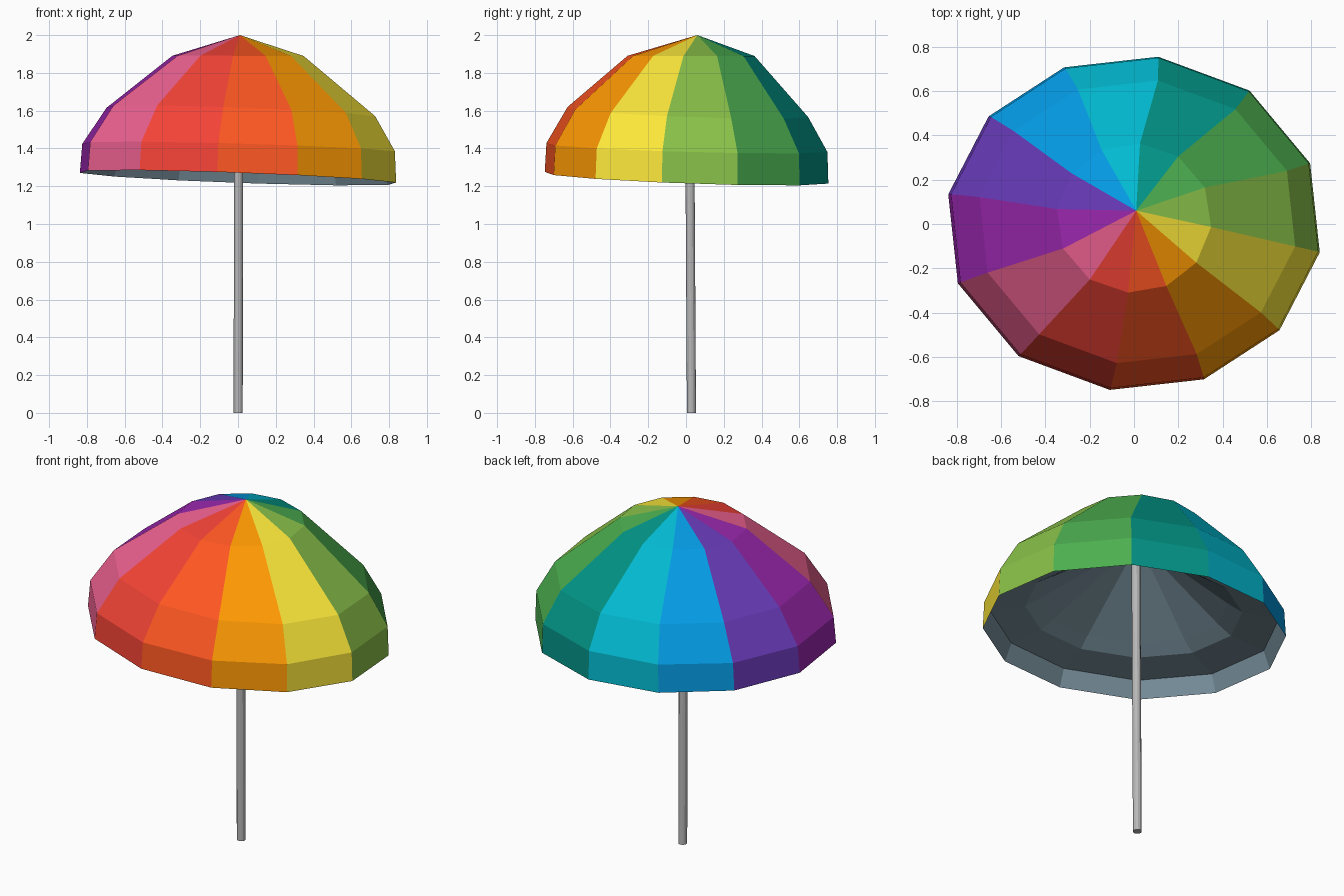
import bpy, bmesh, math

if "Cube" in bpy.data.objects:
    bpy.data.objects.remove(bpy.data.objects["Cube"])

SIDES = 12
PALETTE = ["FFEB3B", "FF9A00", "FF5722", "F44336", "F06292", "9C27B0",
           "673AB7", "039BE5", "00BCD4", "009688", "4CAF50", "8BC34A"]


def material(name, hex_code):
    rgb = [int(hex_code[i:i + 2], 16) / 255 for i in (0, 2, 4)]
    mat = bpy.data.materials.new(name)
    mat.diffuse_color = [((c + 0.055) / 1.055) ** 2.4 for c in rgb] + [1]
    mat.use_nodes = True
    mat.node_tree.nodes["Principled BSDF"].inputs["Base Color"].default_value = mat.diffuse_color
    return mat


def ring(bm, cx, cy, rx, ry, z, tilt, phase=-9):
    """Slightly skewed elliptical ring, tipped down towards the back right."""
    verts = []
    for i in range(SIDES):
        a = math.radians(phase) - i * math.tau / SIDES
        a += 0.006 + 0.023 * math.cos(2 * (a - math.radians(75)))
        x, y = rx * math.cos(a), ry * math.sin(a)
        verts.append(bm.verts.new((cx + x, cy + y, z - tilt * (x + y))))
    return verts


def shell(bm, apex, loops, mat_of):
    """Fan at the apex, then bands down through the loops."""
    tip = bm.verts.new(apex)
    for i in range(SIDES):
        j = (i + 1) % SIDES
        polys = [(tip, loops[0][j], loops[0][i])]
        polys += [(a[i], a[j], b[j], b[i]) for a, b in zip(loops, loops[1:])]
        for p in polys:
            bm.faces.new(p).material_index = mat_of(i)


def finish(bm, name):
    bmesh.ops.recalc_face_normals(bm, faces=bm.faces)
    mesh = bpy.data.meshes.new(name)
    bm.to_mesh(mesh)
    bm.free()
    obj = bpy.data.objects.new(name, mesh)
    bpy.context.collection.objects.link(obj)
    return obj


# Canopy: coloured outside and grey lining with a ledge, sharing the rim
bm = bmesh.new()
rim = ring(bm, 0, 0.003, 0.85, 0.757, 1.245, 0.036)
outer = [ring(bm, 0, 0.027, 0.35, 0.337, 1.89, 0.002, -6),
         ring(bm, 0.015, 0.01, 0.722, 0.642, 1.593, 0.037),
         ring(bm, 0.003, 0.005, 0.84, 0.75, 1.405, 0.028), rim]
inner = [ring(bm, 0.01, 0.01, 0.53, 0.47, 1.43, 0.034),
         ring(bm, 0.01, 0.01, 0.61, 0.54, 1.38, 0.034),
         ring(bm, 0, 0.005, 0.81, 0.72, 1.35, 0.03), rim]
shell(bm, (0.01, 0.06, 2.0), outer, lambda i: i)
shell(bm, (0.01, 0.05, 1.78), inner, lambda i: SIDES)
canopy = finish(bm, "canopy")
for i, code in enumerate(PALETTE):
    canopy.data.materials.append(material(f"panel_{i + 1}", code))
canopy.data.materials.append(material("lining", "78909C"))

# Pole: slim, leaning very slightly
bm = bmesh.new()
bmesh.ops.create_cone(bm, cap_ends=True, segments=12, radius1=0.024,
                      radius2=0.024, depth=1.9)
for v in bm.verts:
    v.co.z += 0.95
    v.co.x += 0.001 * v.co.z + 0.001
    v.co.y += 0.029 - 0.006 * v.co.z
pole = finish(bm, "pole")
pole.data.materials.append(material("pole_metal", "B8B8B8"))
